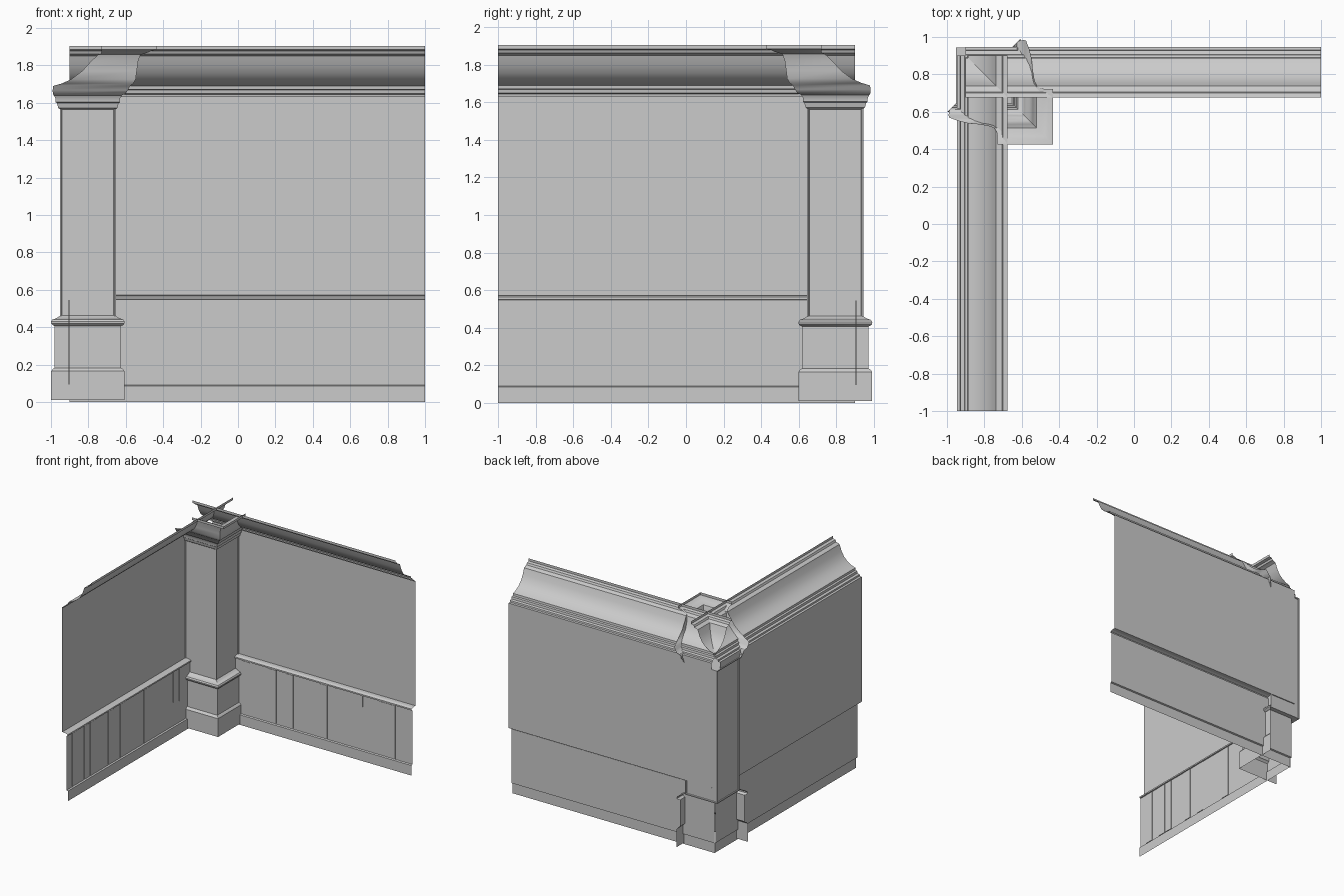
import bpy, bmesh, math

cube = bpy.data.objects.get("Cube")
if cube:
    bpy.data.objects.remove(cube, do_unlink=True)

mat = bpy.data.materials.new("grey_plaster")
mat.use_nodes = True
GREY = (0.6, 0.6, 0.6, 1)
mat.diffuse_color = GREY
mat.node_tree.nodes["Principled BSDF"].inputs["Base Color"].default_value = GREY

WALL = 0.947             # distance of both wall planes from the centre
START = -0.9             # where each wall begins, near the corner
CX, CY = -0.803, 0.795   # column axis


def finish(name, bm, smooth=False):
    mesh = bpy.data.meshes.new(name)
    bm.to_mesh(mesh)
    bm.free()
    mesh.materials.append(mat)
    obj = bpy.data.objects.new(name, mesh)
    bpy.context.collection.objects.link(obj)
    if smooth:
        bpy.ops.object.select_all(action="DESELECT")
        obj.select_set(True)
        bpy.context.view_layer.objects.active = obj
        bpy.ops.object.shade_smooth_by_angle(angle=math.radians(35))
    return obj


def sheet(bm, rows):
    """Join equal-length rows of points with quads."""
    grid = [[bm.verts.new(p) for p in row] for row in rows]
    for a, b in zip(grid, grid[1:]):
        for i in range(len(a) - 1):
            bm.faces.new((a[i], b[i], b[i + 1], a[i + 1]))


def box(bm, lo, hi):
    made = bmesh.ops.create_cube(bm, size=1)["verts"]
    for v in made:
        for k in range(3):
            v.co[k] = hi[k] if v.co[k] > 0 else lo[k]
    return made


def swap_sides(bm):
    """Mirror the back wall across the room diagonal to make the side wall."""
    for v in bm.verts:
        v.co.x, v.co.y = -v.co.y, -v.co.x
    bmesh.ops.reverse_faces(bm, faces=bm.faces[:])


def wall_strip(name, profile, side, smooth=False):
    bm = bmesh.new()
    sheet(bm, [[(x, WALL - d, z) for d, z in profile] for x in (START, 1)])
    if side:
        swap_sides(bm)
    finish(name, bm, smooth)


def column_strip(name, profile):
    """Moulding on the two room faces; each point is reach, height, end."""
    bm = bmesh.new()
    sheet(bm, [[(CX - e, CY - o, z) for o, z, e in profile],
               [(CX + o, CY - o, z) for o, z, e in profile],
               [(CX + o, CY + e, z) for o, z, e in profile]])
    finish(name, bm, True)


# Wall profiles: depth into the room, height
skirting = [(0.052, 0), (0.052, 0.085), (0.04, 0.09)]
wainscot = [(0.04, 0.09), (0.04, 0.548)]
chair_rail = [(0.04, 0.548), (0.05, 0.55), (0.05, 0.562), (0.03, 0.57), (0, 0.572)]
upper_wall = [(0, 0.572), (0, 1.63)]
crown = [(0, 1.63), (0.018, 1.632), (0.02, 1.645), (0.04, 1.65), (0.043, 1.668),
         (0.058, 1.672), (0.06, 1.69), (0.09, 1.70), (0.13, 1.722), (0.165, 1.755),
         (0.19, 1.80), (0.208, 1.85), (0.222, 1.857), (0.24, 1.862), (0.247, 1.878),
         (0.27, 1.884), (0.27, 1.905)]

# Raised planks along each wainscot, by their start
planks = {"back": [-0.585, -0.35, -0.19, 0.13, 0.69, 0.765],
          "side": [-0.105, 0.21, 0.37, 0.61, 0.69, 0.85]}
slits = {"back": [(0.53, 0.45), (0.75, 0.46), (0.28, 0.1)],
         "side": [(-0.43, 0.29), (-0.51, 0.27)]}

for side, label in enumerate(("back", "side")):
    wall_strip(label + "_skirting", skirting, side)
    wall_strip(label + "_wainscot", wainscot, side)
    wall_strip(label + "_chair_rail", chair_rail, side)
    wall_strip(label + "_upper_wall", upper_wall, side)
    wall_strip(label + "_crown_moulding", crown, side, True)

    bm = bmesh.new()
    face = WALL - 0.04
    for x in planks[label]:
        box(bm, (x, face - 0.005, 0.095), (x + 0.074, face, 0.545))
    for x, low in slits[label]:
        box(bm, (x, face - 0.004, low), (x + 0.004, face, 0.545))
    if side:
        swap_sides(bm)
    finish(label + "_planks", bm)

# Column shaft with shallow framed panels
bm = bmesh.new()
H = 0.15
box(bm, (CX - H, CY - H, 0.45), (CX + H, CY + H, 1.575))
sides = [f for f in bm.faces if abs(f.normal.z) < 0.5]
bmesh.ops.inset_individual(bm, faces=sides, thickness=0.012, depth=0)
bmesh.ops.inset_individual(bm, faces=sides, thickness=0.005, depth=-0.006)
finish("column_shaft", bm)

# Column base: plinth, pedestal and rounded collar
base = [(0.196, 0.01), (0.196, 0.165), (0.186, 0.178), (0.178, 0.182), (0.178, 0.407),
        (0.188, 0.411), (0.196, 0.42), (0.197, 0.43), (0.19, 0.441), (0.172, 0.447),
        (0.162, 0.452), (0.148, 0.462)]
column_strip("column_base", [(o, z, o) for o, z in base])

# Column neck
neck = [(0.148, 1.565), (0.158, 1.572), (0.165, 1.598), (0.172, 1.603),
        (0.173, 1.625), (0.182, 1.64)]
column_strip("column_neck", [(o, z, o) for o, z in neck])

# Capital: its far ends follow the wall crown
column_strip("column_capital", [
    (0.182, 1.64, 0.182), (0.20, 1.648, 0.187), (0.215, 1.668, 0.188),
    (0.226, 1.69, 0.185), (0.243, 1.703, 0.14), (0.256, 1.725, 0.09),
    (0.262, 1.77, 0.03), (0.27, 1.825, -0.02), (0.282, 1.857, -0.055),
    (0.30, 1.862, -0.068), (0.325, 1.87, -0.073), (0.345, 1.88, -0.073),
    (0.37, 1.884, -0.073), (0.37, 1.905, -0.073)])
